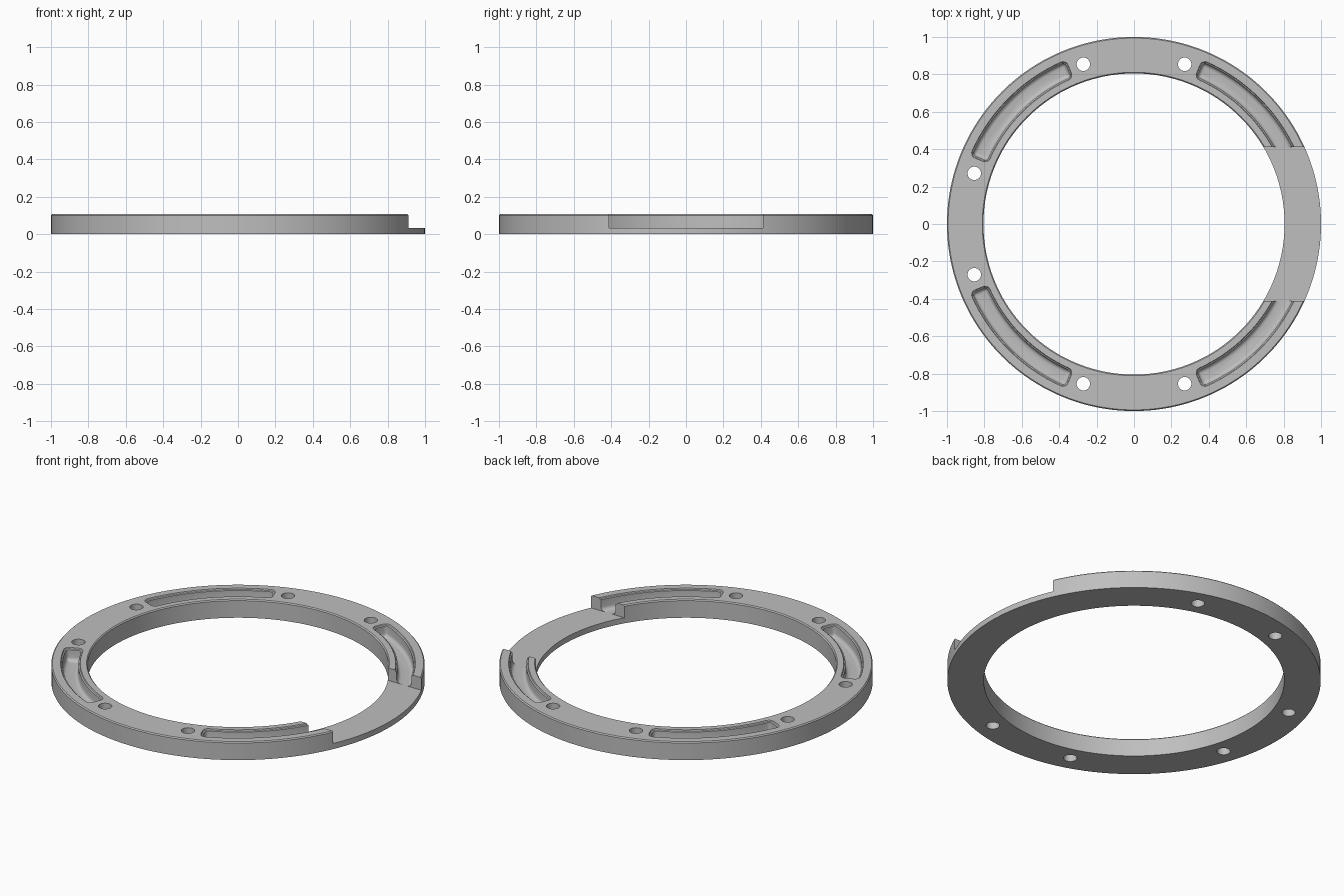
import bpy, bmesh
from math import sin, cos, pi, radians

cube = bpy.data.objects.get("Cube")
if cube:
    bpy.data.objects.remove(cube, do_unlink=True)

OUTER, INNER, TOP, LEDGE = 1.0, 0.805, 0.107, 0.033
EDGE = 0.006            # small edge chamfer
SEGMENTS = 160

grey = bpy.data.materials.new("grey")
grey.use_nodes = True
colour = (0.52, 0.52, 0.52, 1)
grey.diffuse_color = colour
grey.node_tree.nodes["Principled BSDF"].inputs["Base Color"].default_value = colour


def loft(name, rings, closed=False):
    """Skin a list of equal point loops; cap the ends unless closed."""
    bm = bmesh.new()
    loops = [[bm.verts.new(p) for p in ring] for ring in rings]
    pairs = list(zip(loops, loops[1:]))
    if closed:
        pairs.append((loops[-1], loops[0]))
    else:
        bm.faces.new(loops[0])
        bm.faces.new(loops[-1])
    n = len(loops[0])
    for a, b in pairs:
        for i in range(n):
            j = (i + 1) % n
            bm.faces.new((a[i], a[j], b[j], b[i]))
    bmesh.ops.recalc_face_normals(bm, faces=bm.faces)
    mesh = bpy.data.meshes.new(name)
    bm.to_mesh(mesh)
    bm.free()
    obj = bpy.data.objects.new(name, mesh)
    bpy.context.collection.objects.link(obj)
    mesh.materials.append(grey)
    return obj


def circle(radius, z, n, cx=0, cy=0):
    return [(cx + radius * cos(2 * pi * i / n), cy + radius * sin(2 * pi * i / n), z)
            for i in range(n)]


def pocket_loop(centre, inset, z):
    """Rounded rectangle bent around the ring."""
    mid = 0.8975
    half_s = radians(22.5) * mid - inset
    half_r = 0.0525 - inset
    corner = max(0.03 - inset, 0.006)
    flat = []
    for sx, sr, start in ((1, 1, 0), (-1, 1, 90), (-1, -1, 180), (1, -1, 270)):
        for k in range(6):
            a = radians(start + 18 * k)
            flat.append((sx * (half_s - corner) + corner * cos(a),
                         sr * (half_r - corner) + corner * sin(a)))
        # intermediate points along the long sides
        if start in (0, 180):
            for k in range(1, 24):
                flat.append((sx * (half_s - corner) * (1 - k / 12), sr * half_r))
    return [((mid + r) * cos(centre + s / mid), (mid + r) * sin(centre + s / mid), z)
            for s, r in flat]


# Ring body
profile = [(INNER, 0), (OUTER, 0), (OUTER, TOP - EDGE), (OUTER - EDGE, TOP),
           (INNER + EDGE, TOP), (INNER, TOP - EDGE)]
ring = loft("ring_body", [circle(r, z, SEGMENTS) for r, z in profile], closed=True)

cutters = []

# Curved pockets with eased rims and filleted floors
FILLET = 0.022
floor = LEDGE + 0.0003
levels = [(0, TOP + 0.03), (0, TOP - 0.001), (0.003, TOP - 0.006), (0.01, TOP - 0.009)]
for k in range(5):
    a = radians(22.5 * k)
    levels.append((0.01 + FILLET * (1 - cos(a)), floor + FILLET * (1 - sin(a))))
for angle in (45, 135, 225, 315):
    cutters.append(loft("pocket_cutter",
                        [pocket_loop(radians(angle), d, z) for d, z in levels]))

# Bolt holes
for angle in (72.4, 107.6, 162.4, 197.6, 252.4, 287.6):
    x, y = 0.896 * cos(radians(angle)), 0.896 * sin(radians(angle))
    cutters.append(loft("hole_cutter", [circle(0.036, z, 32, x, y) for z in (-0.1, 0.2)]))

# Notch that leaves a thin ledge on one side
corners = ((0.5, -0.412), (1.2, -0.412), (1.2, 0.412), (0.5, 0.412))
cutters.append(loft("notch_cutter", [[(x, y, z) for x, y in corners] for z in (LEDGE, 0.3)]))

bpy.ops.object.select_all(action="DESELECT")
bpy.context.view_layer.objects.active = ring
ring.select_set(True)
for cutter in cutters:
    cutter.hide_render = True
    mod = ring.modifiers.new("cut", "BOOLEAN")
    mod.operation = "DIFFERENCE"
    mod.solver = "EXACT"
    mod.object = cutter
    bpy.ops.object.modifier_apply(modifier=mod.name)
    bpy.data.objects.remove(cutter, do_unlink=True)

bpy.ops.object.shade_smooth_by_angle(angle=radians(30))
